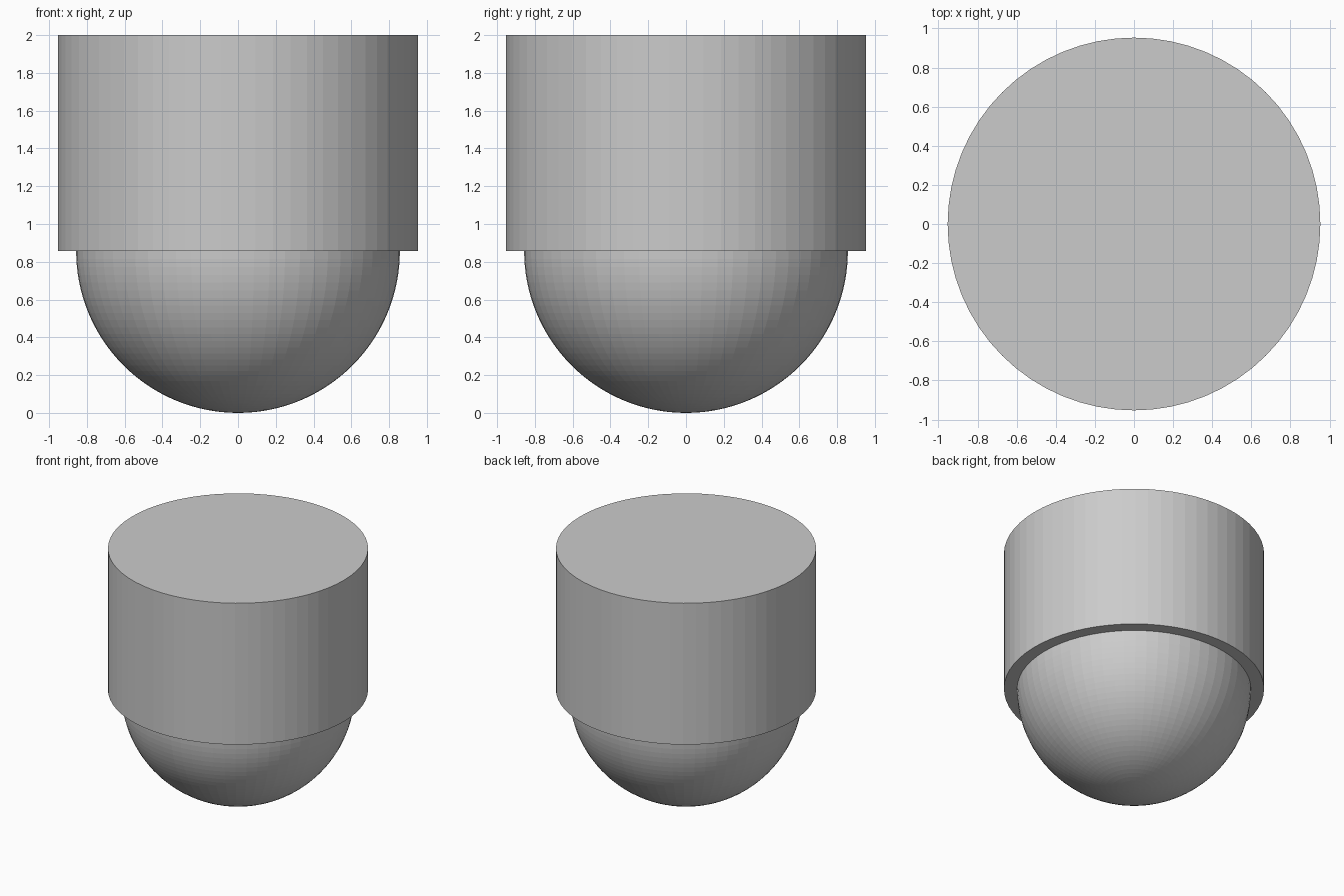
import bpy
import bmesh
from mathutils import Matrix

if "Cube" in bpy.data.objects:
    bpy.data.objects.remove(bpy.data.objects["Cube"])

SEGMENTS = 64
DOME_R = 0.857      # dome radius, also the height of the ledge
BODY_R = 0.953
TOP = 2.0


def add_part(name, bm):
    mesh = bpy.data.meshes.new(name)
    bmesh.ops.recalc_face_normals(bm, faces=bm.faces[:])
    bm.to_mesh(mesh)
    bm.free()
    obj = bpy.data.objects.new(name, mesh)
    bpy.context.collection.objects.link(obj)
    return obj


# Upper cylindrical body, capped at both ends
bm = bmesh.new()
bmesh.ops.create_cone(bm, cap_ends=True, segments=SEGMENTS,
                      radius1=BODY_R, radius2=BODY_R, depth=TOP - DOME_R,
                      matrix=Matrix.Translation((0, 0, (TOP + DOME_R) / 2)))
add_part("cylinder_body", bm)

# Rounded underside: lower half of a faceted sphere, closed under the body
bm = bmesh.new()
bmesh.ops.create_uvsphere(bm, u_segments=SEGMENTS, v_segments=SEGMENTS,
                          radius=DOME_R,
                          matrix=Matrix.Translation((0, 0, DOME_R)))
upper = [v for v in bm.verts if v.co.z > DOME_R + 1e-4]
bmesh.ops.delete(bm, geom=upper, context='VERTS')
rim = [e for e in bm.edges if e.is_boundary]
bmesh.ops.holes_fill(bm, edges=rim, sides=0)
add_part("dome_base", bm)
